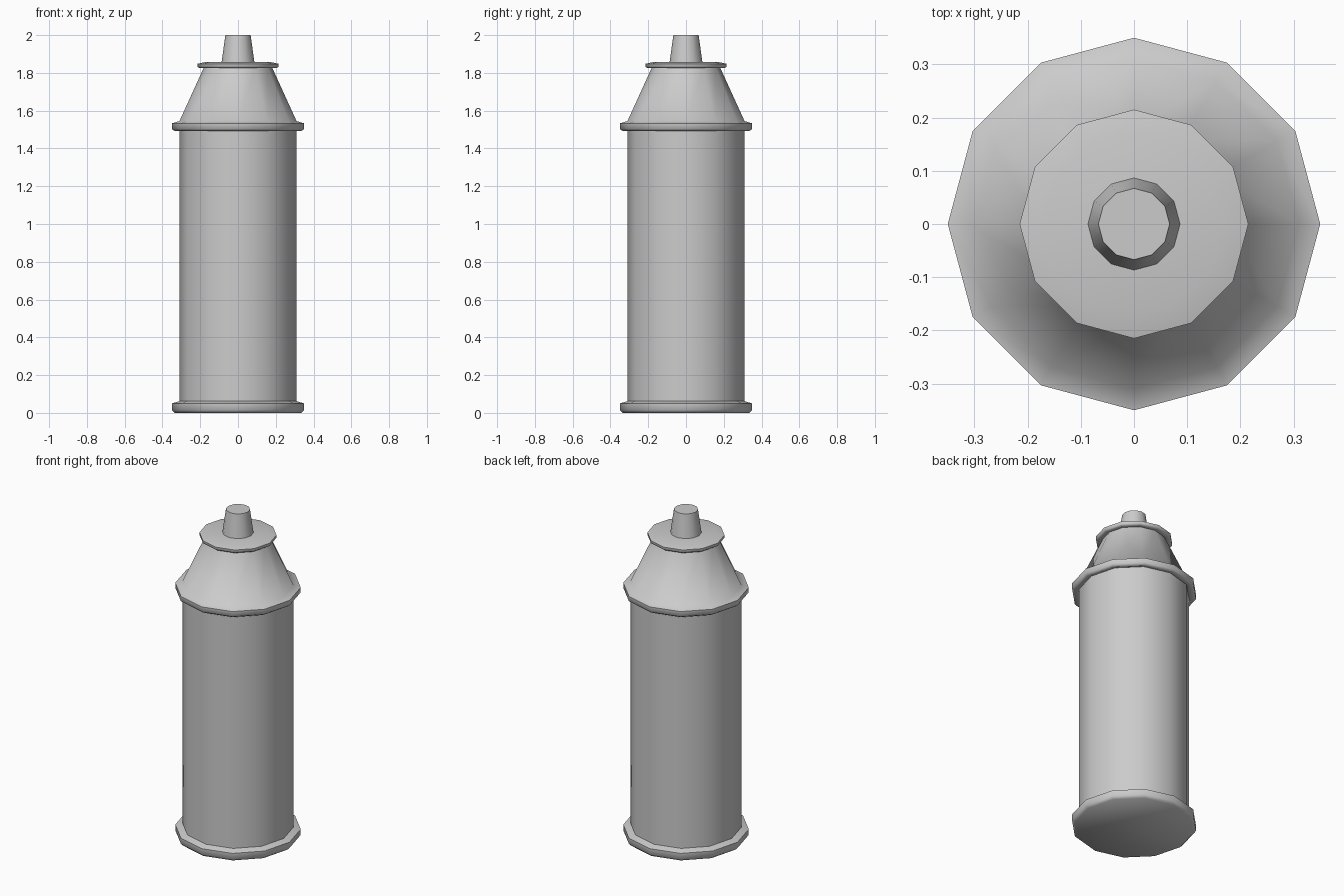
import bpy
import bmesh
from math import cos, sin, pi, radians

SIDES = 12

cube = bpy.data.objects.get("Cube")
if cube:
    bpy.data.objects.remove(cube, do_unlink=True)

# Single painted metal colour
metal = bpy.data.materials.new("light_grey_metal")
metal.use_nodes = True
grey = (0.6, 0.6, 0.6, 1)
metal.diffuse_color = grey
metal.node_tree.nodes["Principled BSDF"].inputs["Base Color"].default_value = grey


def lathe(name, profile):
    """Turn a (radius, height) profile around z and cap both ends."""
    bm = bmesh.new()
    rings = [[bm.verts.new((r * cos(2 * pi * i / SIDES), r * sin(2 * pi * i / SIDES), z))
              for i in range(SIDES)] for r, z in profile]
    for low, high in zip(rings, rings[1:]):
        for i in range(SIDES):
            j = (i + 1) % SIDES
            bm.faces.new((low[i], low[j], high[j], high[i]))
    bm.faces.new(rings[0][::-1])
    bm.faces.new(rings[-1])
    mesh = bpy.data.meshes.new(name)
    bm.to_mesh(mesh)
    bm.free()
    mesh.materials.append(metal)
    obj = bpy.data.objects.new(name, mesh)
    bpy.context.collection.objects.link(obj)
    bpy.ops.object.select_all(action='DESELECT')
    obj.select_set(True)
    bpy.context.view_layer.objects.active = obj
    bpy.ops.object.shade_smooth_by_angle(angle=radians(58))
    return obj


# Can: base rim, straight wall, shoulder rim, tapered shoulder and collar
lathe("can_body", [
    (0.335, 0), (0.35, 0.015), (0.35, 0.05), (0.31, 0.062),
    (0.31, 1.50), (0.335, 1.492), (0.35, 1.503), (0.35, 1.533), (0.31, 1.545),
    (0.18, 1.83), (0.205, 1.825), (0.215, 1.833), (0.215, 1.848), (0.17, 1.858),
])

# Spray nozzle
lathe("nozzle", [(0.087, 1.855), (0.067, 2.0)])
